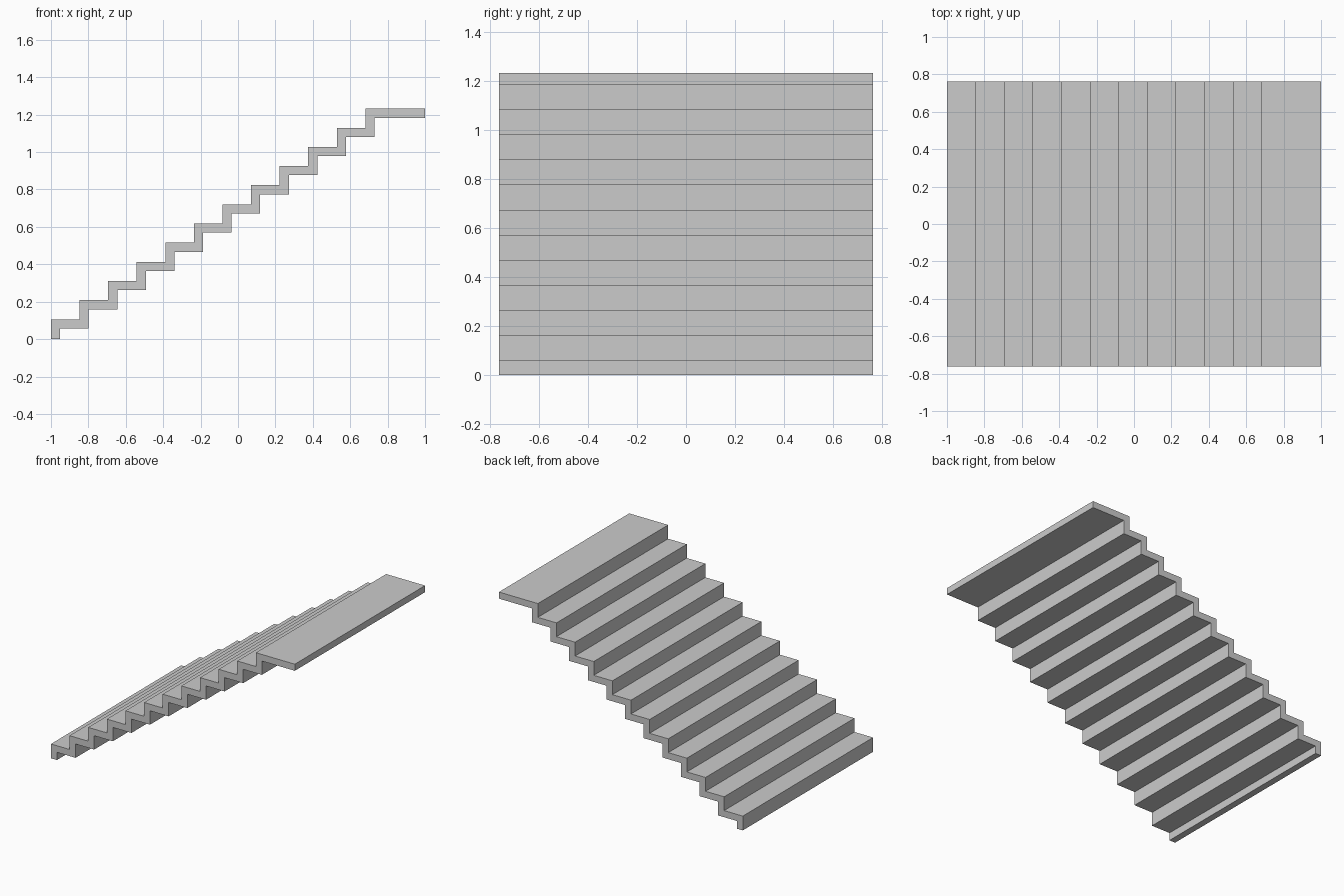
import bpy
import bmesh
from mathutils import Vector

if "Cube" in bpy.data.objects:
    bpy.data.objects.remove(bpy.data.objects["Cube"])

STEPS = 12
TREAD = 0.1528        # run per step
RISE = 0.1024         # height per step
FIRST_TOP = 0.106     # top of the lowest tread
THICK = 0.049         # slab thickness
HALF_W = 0.763

# Paired upper and lower stair lines, lower one shifted back and down
upper = [(-1.0, 0.0)]
lower = [(-1.0 + THICK, 0.0)]
for i in range(STEPS):
    top = FIRST_TOP + i * RISE
    nose = -1.0 + i * TREAD
    end = nose + TREAD if i < STEPS - 1 else 1.0   # last tread is the landing
    low_end = end + THICK if i < STEPS - 1 else 1.0
    upper += [(nose, top), (end, top)]
    lower += [(nose + THICK, top - THICK), (low_end, top - THICK)]

# Side profile as a strip of quads, extruded across the width
bm = bmesh.new()
up_verts = [bm.verts.new((x, -HALF_W, z)) for x, z in upper]
low_verts = [bm.verts.new((x, -HALF_W, z)) for x, z in lower]
for k in range(len(upper) - 1):
    bm.faces.new((up_verts[k], low_verts[k], low_verts[k + 1], up_verts[k + 1]))
geom = bmesh.ops.extrude_face_region(bm, geom=bm.faces[:])["geom"]
moved = [g for g in geom if isinstance(g, bmesh.types.BMVert)]
bmesh.ops.translate(bm, verts=moved, vec=Vector((0, 2 * HALF_W, 0)))
bmesh.ops.recalc_face_normals(bm, faces=bm.faces[:])

mesh = bpy.data.meshes.new("staircase")
bm.to_mesh(mesh)
bm.free()
stairs = bpy.data.objects.new("staircase", mesh)
bpy.context.collection.objects.link(stairs)
